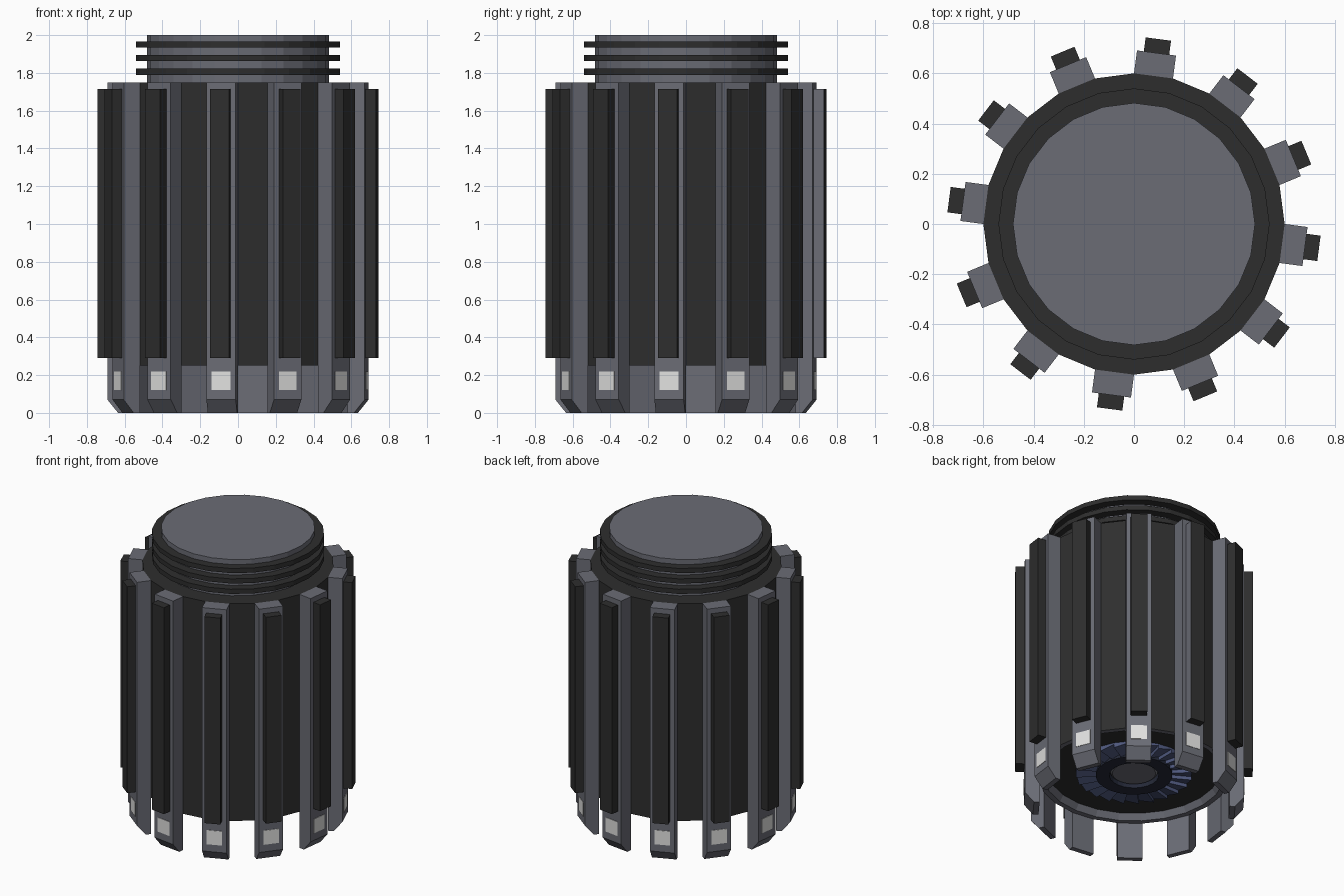
import bpy, bmesh, math
from mathutils import Matrix, Vector

if "Cube" in bpy.data.objects:
    bpy.data.objects.remove(bpy.data.objects["Cube"])


def material(name, rgb):
    m = bpy.data.materials.new(name)
    m.diffuse_color = (*rgb, 1)
    m.use_nodes = True
    m.node_tree.nodes["Principled BSDF"].inputs["Base Color"].default_value = m.diffuse_color
    return m


GREY = material("steel grey", (0.145, 0.15, 0.178))
DARK = material("charcoal", (0.027, 0.027, 0.027))
WHITE = material("white light", (0.75, 0.75, 0.74))
BLUE = material("fan blue", (0.075, 0.095, 0.2))
NAVY = material("dark navy", (0.018, 0.022, 0.04))


def finish(bm, name, mats, normals=True):
    if normals:
        bmesh.ops.recalc_face_normals(bm, faces=bm.faces)
    me = bpy.data.meshes.new(name)
    bm.to_mesh(me)
    bm.free()
    for m in mats:
        me.materials.append(m)
    ob = bpy.data.objects.new(name, me)
    bpy.context.collection.objects.link(ob)
    return ob


def lathe(name, profile, sides, mats, rule=None):
    """Spin a closed (radius, z) profile; points on the axis become poles."""
    bm = bmesh.new()
    rings = []
    for r, z in profile:
        if r == 0:
            rings.append([bm.verts.new((0, 0, z))] * sides)
        else:
            rings.append([bm.verts.new((r * math.cos(math.tau * i / sides),
                                        r * math.sin(math.tau * i / sides), z))
                          for i in range(sides)])
    for a, b in zip(rings, rings[1:] + rings[:1]):
        for i in range(sides):
            j = (i + 1) % sides
            vs = list(dict.fromkeys((a[i], a[j], b[j], b[i])))
            if len(vs) > 2:
                bm.faces.new(vs)
    if rule:
        for f in bm.faces:
            f.material_index = rule(f.calc_center_median())
    return finish(bm, name, mats)


def strip(name, profile, width, angle, mats, rule=None):
    """Extrude a (radius, z) side profile across a width and turn it about z."""
    bm = bmesh.new()
    f = bm.faces.new([bm.verts.new((r, -width / 2, z)) for r, z in profile])
    new = bmesh.ops.extrude_face_region(bm, geom=[f])["geom"]
    bmesh.ops.translate(bm, vec=(0, width, 0),
                        verts=[v for v in new if isinstance(v, bmesh.types.BMVert)])
    if rule:
        for f in bm.faces:
            f.material_index = rule(f.calc_center_median())
    bm.transform(Matrix.Rotation(angle, 4, 'Z'))
    return finish(bm, name, mats)


def box(r0, r1, z0, z1):
    return [(r0, z0), (r1, z0), (r1, z1), (r0, z1)]


# Main drum with a grey rim around its recessed underside
lathe("drum", [(0, 1.75), (0.6, 1.75), (0.6, 0.25), (0.565, 0.25), (0.54, 0.29), (0, 0.29)],
      24, [DARK, GREY],
      lambda c: 1 if c.z < 0.28 and math.hypot(c.x, c.y) > 0.5 else 0)

# Neck and its three cooling rings
lathe("neck", [(0, 2.0), (0.482, 2.0), (0.482, 1.74), (0, 1.74)], 24, [GREY])
for k, z in enumerate((1.806, 1.878, 1.95)):
    lathe(f"neck_ring_{k + 1}", box(0.47, 0.54, z - 0.016, z + 0.016), 24, [DARK])

# Twelve ribs on alternate drum sides, each with a dark bar and a light panel
APOTHEM = 0.6 * math.cos(math.pi / 24)
WIDTH = 1.2 * math.sin(math.pi / 24)
for k in range(12):
    a = math.radians(-7.5 + 30 * k)
    strip(f"rib_{k + 1}",
          [(APOTHEM, 0), (0.63, 0), (0.687, 0.07), (0.687, 1.75), (APOTHEM, 1.75)],
          WIDTH, a, [GREY])
    # one bar has a bare grey side
    strip(f"rib_bar_{k + 1}", box(0.68, 0.743, 0.29, 1.715), 0.102, a, [DARK, GREY],
          (lambda c: 1 if c.y < -0.045 else 0) if k == 3 else None)
    strip(f"light_panel_{k + 1}", box(0.682, 0.69, 0.12, 0.218), 0.1, a, [WHITE])

# Underside fan of tilted blades
bm = bmesh.new()
N = 24
for i in range(N):
    a0, a1 = math.tau * i / N, math.tau * (i + 1) / N

    def p(r, a, z):
        return bm.verts.new((r * math.cos(a), r * math.sin(a), z))
    lo0, lo1 = p(0.235, a0, 0.256), p(0.365, a0, 0.256)
    hi0, hi1 = p(0.235, a1, 0.28), p(0.365, a1, 0.28)
    b0, b1 = p(0.235, a0, 0.29), p(0.365, a0, 0.29)
    c0, c1 = p(0.235, a1, 0.29), p(0.365, a1, 0.29)
    for q in ((lo0, hi0, hi1, lo1), (b0, lo0, lo1, b1), (lo1, hi1, c1, b1),
              (hi0, c0, c1, hi1), (lo0, b0, c0, hi0), (b0, b1, c1, c0)):
        bm.faces.new(q)
finish(bm, "fan_blades", [BLUE])

# Fan hub and sunken centre cap
lathe("fan_hub", [(0.24, 0.29), (0.24, 0.252), (0.155, 0.252), (0.155, 0.29)], 24, [NAVY])
lathe("centre_cap", [(0, 0.268), (0.135, 0.268), (0.148, 0.278), (0.148, 0.292), (0, 0.292)],
      24, [GREY])
